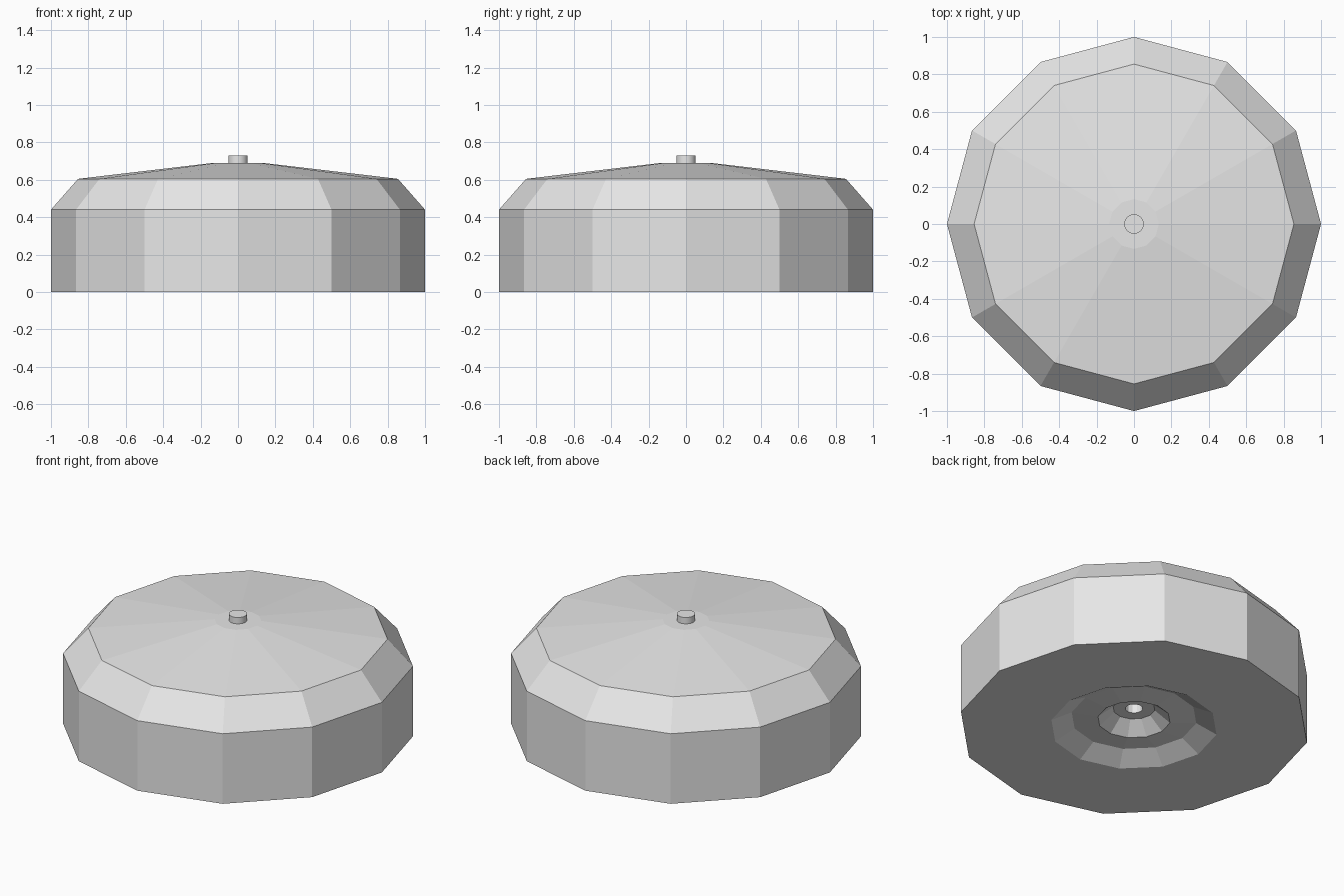
import bpy, bmesh, math

if "Cube" in bpy.data.objects:
    bpy.data.objects.remove(bpy.data.objects["Cube"])

grey = bpy.data.materials.new("light grey")
grey.diffuse_color = (0.8, 0.8, 0.8, 1.0)
grey.use_nodes = True
grey.node_tree.nodes["Principled BSDF"].inputs["Base Color"].default_value = grey.diffuse_color


def lathe(name, profile, sides, smooth=False):
    """Spin a (radius, height) profile around z; radius 0 closes to a point."""
    bm = bmesh.new()
    rings = []
    for r, z in profile:
        if r == 0:
            rings.append([bm.verts.new((0, 0, z))])
        else:
            rings.append([bm.verts.new((r * math.cos(2 * math.pi * i / sides),
                                        r * math.sin(2 * math.pi * i / sides), z))
                          for i in range(sides)])
    for a, b in zip(rings, rings[1:]):
        for i in range(sides):
            j = (i + 1) % sides
            if len(a) == 1:
                bm.faces.new((a[0], b[j], b[i]))
            elif len(b) == 1:
                bm.faces.new((a[i], a[j], b[0]))
            else:
                bm.faces.new((a[i], a[j], b[j], b[i]))
    me = bpy.data.meshes.new(name)
    bm.to_mesh(me)
    bm.free()
    me.materials.append(grey)
    ob = bpy.data.objects.new(name, me)
    bpy.context.collection.objects.link(ob)
    if smooth:
        bpy.context.view_layer.objects.active = ob
        ob.select_set(True)
        bpy.ops.object.shade_smooth_by_angle(angle=math.radians(35))
        ob.select_set(False)
    return ob


# Twelve-sided body: axle hole, stepped underside recess, wall, bevel, shallow cone
lathe("drum_body", [
    (0, 0.66), (0.05, 0.66), (0.05, 0.123),           # blind axle hole
    (0.12, 0.123), (0.208, 0.05),                     # inner cup
    (0.36, 0.063), (0.477, 0.0),                      # outer shallow recess
    (1.0, 0.0), (1.0, 0.44), (0.855, 0.605),          # wall and bevel
    (0.133, 0.69), (0, 0.69)], 12)

# Small peg on top
lathe("top_peg", [(0, 0.68), (0.052, 0.68), (0.052, 0.73), (0, 0.73)], 24, smooth=True)
